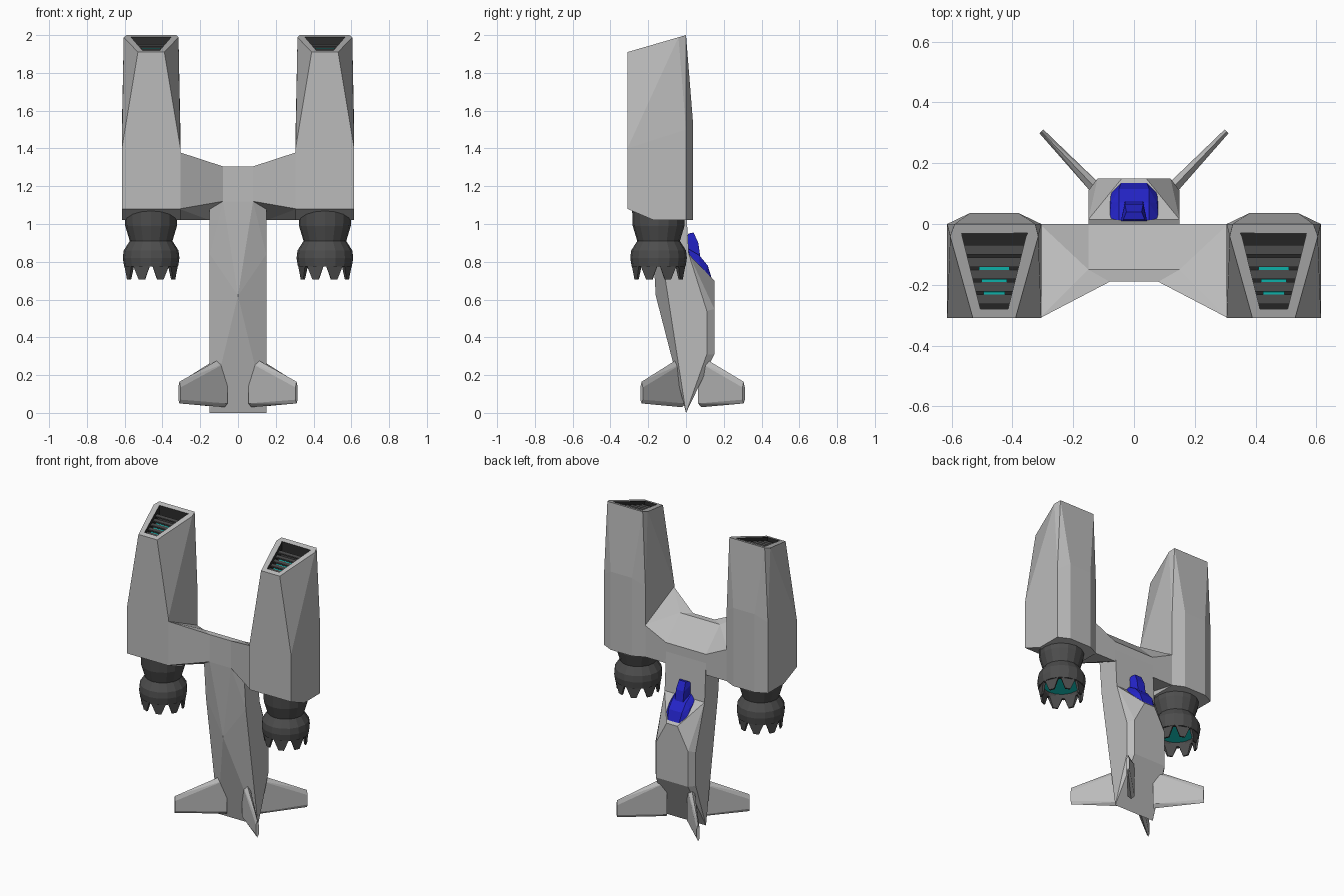
import bpy, bmesh, math
from mathutils import Vector, Matrix

cube = bpy.data.objects.get("Cube")
if cube:
    bpy.data.objects.remove(cube, do_unlink=True)


def material(name, r, g, b):
    m = bpy.data.materials.new(name)
    m.use_nodes = True
    m.diffuse_color = (r, g, b, 1)
    m.node_tree.nodes["Principled BSDF"].inputs["Base Color"].default_value = (r, g, b, 1)
    return m


HULL = material("hull_grey", 0.5, 0.5, 0.5)
DARK = material("engine_dark_grey", 0.075, 0.075, 0.075)
BLACK = material("intake_black", 0.025, 0.025, 0.025)
BLUE = material("canopy_blue", 0.018, 0.018, 0.6)
TEAL = material("glow_teal", 0.006, 0.6, 0.55)


def finish(bm, name, *mats):
    mesh = bpy.data.meshes.new(name)
    bm.normal_update()
    bm.to_mesh(mesh)
    bm.free()
    for m in mats:
        mesh.materials.append(m)
    obj = bpy.data.objects.new(name, mesh)
    bpy.context.collection.objects.link(obj)
    return obj


def add_hull(bm, points):
    """Convex solid around the points."""
    verts = [bm.verts.new(p) for p in points]
    res = bmesh.ops.convex_hull(bm, input=verts)
    extra = {v for v in res["geom_interior"] + res["geom_unused"]
             if isinstance(v, bmesh.types.BMVert)}
    bmesh.ops.delete(bm, geom=list(extra), context="VERTS")


def hull(name, mat, points):
    bm = bmesh.new()
    add_hull(bm, points)
    bmesh.ops.dissolve_limit(bm, angle_limit=0.01, verts=bm.verts, edges=bm.edges)
    return finish(bm, name, mat)


def both(points):
    """Points together with their mirror images in x."""
    return [(s * x, y, z) for x, y, z in points for s in (1, -1)]


def add_box(bm, centre, size, tilt=0.0):
    m = (Matrix.Translation(centre) @ Matrix.Rotation(tilt, 4, "X")
         @ Matrix.Diagonal((*size, 1)))
    bmesh.ops.create_cube(bm, size=1, matrix=m)


# Fuselage: wedge nose widening to the cockpit, then a neck up to the bridge
hull("fuselage", HULL, [(0, -0.16, 0.62)] + both([
    (0.15, 0, 0), (0.15, 0.11, 0.31), (0.12, 0.15, 0.31),
    (0.15, 0.11, 0.54), (0.12, 0.15, 0.55), (0.04, 0.15, 0.70),
    (0.15, 0.015, 0.84), (0.15, -0.13, 0.84), (0.035, -0.173, 0.84)]))
hull("neck", HULL, both([
    (0.15, 0.015, 0.84), (0.15, -0.13, 0.84), (0.035, -0.173, 0.84),
    (0.15, -0.15, 1.08), (0.08, -0.19, 1.12), (0.15, 0, 1.10)]))

# Canopy: broad lower glass and a narrow raised upper part
hull("canopy", BLUE, both([
    (0.04, 0.14, 0.70), (0.08, 0.10, 0.74), (0.08, 0.02, 0.83),
    (0.05, 0.125, 0.72), (0.05, 0.115, 0.78), (0.075, 0.07, 0.80),
    (0.05, 0.07, 0.835), (0.05, 0.01, 0.87)]))
hull("canopy_top", BLUE, both([
    (0.045, 0.0, 0.84), (0.03, 0.075, 0.83), (0.03, 0.065, 0.90),
    (0.025, 0.04, 0.955), (0.035, 0.015, 0.95), (0.045, 0.0, 0.93)]))

# Bridge joining the fuselage to both nacelles
hull("bridge_centre", HULL, both([
    (0.08, -0.19, 1.305), (0.08, -0.19, 1.12), (0.15, -0.15, 1.305),
    (0.15, 0, 1.16), (0.15, 0, 1.02)]))


def fin(name, root, tip):
    """Tapered swept fin between two (x, y) positions."""
    root, tip = Vector(root), Vector(tip)
    d = (tip - root).normalized()
    n = Vector((-d.y, d.x))
    pts = []
    for p, low, high, t in ((root, 0.03, 0.30, 0.022), (tip, 0.05, 0.165, 0.009)):
        for s in (1, -1):
            q = p + n * t * s
            pts += [(q.x, q.y, low + 0.02), (q.x, q.y, high - 0.03)]
        pts += [(p.x, p.y, low), (p.x, p.y, high)]
    hull(name, HULL, pts)


def rim_z(y):
    return 2 + 0.29 * y


RIM_TILT = math.atan(0.29)
CX, CY = 0.46, -0.145


def nacelle(side, s):
    # Body with a sloped, hollowed intake at the top
    pts = [(x, y, rim_z(y)) for x, y in (
        (0.325, 0), (0.59, 0), (0.605, -0.04), (0.53, -0.31), (0.39, -0.31), (0.315, -0.04))]
    for x in (0.305, 0.615):
        pts += [(x, -0.31, 1.40), (x, -0.31, 1.08), (x, -0.17, 1.02),
                (x, 0, 1.02), (x, 0, 1.50)]
    for x in (0.38, 0.54):
        pts += [(x, 0.036, 1.55), (x, 0.036, 1.02)]
    bm = bmesh.new()
    add_hull(bm, [(s * x, y, z) for x, y, z in pts])
    bmesh.ops.dissolve_limit(bm, angle_limit=0.01, verts=bm.verts, edges=bm.edges)
    bm.normal_update()
    top = max(bm.faces, key=lambda f: f.normal.z * f.calc_center_median().z)
    bmesh.ops.inset_individual(bm, faces=[top], thickness=0.04)
    old = set(bm.faces)
    out = bmesh.ops.extrude_discrete_faces(bm, faces=[top])["faces"]
    bmesh.ops.translate(bm, vec=(0, 0, -0.07), verts=out[0].verts)
    for f in bm.faces:
        if f not in old or f in out:
            f.material_index = 1
    finish(bm, side + "_nacelle", HULL, BLACK)

    # Intake louvres with glowing strips in the gaps
    slats, glow = bmesh.new(), bmesh.new()
    for i in range(5):
        y = -0.085 - 0.0405 * i
        width = 0.205 - 0.016 * i
        add_box(slats, (s * CX, y, rim_z(y) - 0.03), (width, 0.031, 0.008), RIM_TILT - 0.25)
        if i in (1, 2, 3):
            y -= 0.0205
            add_box(glow, (s * CX, y, rim_z(y) - 0.034),
                    (0.115 - 0.015 * i, 0.010, 0.006), RIM_TILT)
    finish(slats, side + "_intake_louvres", DARK)
    finish(glow, side + "_intake_glow", TEAL)

    # Exhaust nozzle: faceted lathe with a glowing core
    n = 16
    profile = [(0.14, 1.07), (0.137, 0.99), (0.113, 0.91), (0.145, 0.86),
               (0.15, 0.82), (0.143, 0.775), (0.122, 0.775), (0.115, 0.80)]
    bm = bmesh.new()
    rings = []
    for r, z in profile:
        rings.append([bm.verts.new((s * CX + r * math.cos(math.tau * k / n),
                                    CY + r * math.sin(math.tau * k / n), z))
                      for k in range(n)])
    for a, b in zip(rings, rings[1:]):
        for k in range(n):
            j = (k + 1) % n
            bm.faces.new((a[k], b[k], b[j], a[j]))
    bm.faces.new(rings[0])
    core = bm.faces.new(rings[-1][::-1])
    core.material_index = 1
    bmesh.ops.recalc_face_normals(bm, faces=bm.faces)
    finish(bm, side + "_nozzle", DARK, TEAL)

    # Tapered petals around the nozzle mouth
    bm = bmesh.new()
    for k in range(8):
        a = math.tau * (k + 0.5) / 8
        pts = []
        for z, half, radii in ((0.785, 0.36, (0.121, 0.143)), (0.705, 0.13, (0.122, 0.132))):
            for r in radii:
                for t in (-half, half):
                    pts.append((s * CX + r * math.cos(a + t), CY + r * math.sin(a + t), z))
        add_hull(bm, pts)
    finish(bm, side + "_nozzle_petals", DARK)


for side, s in (("left", 1), ("right", -1)):
    nacelle(side, s)
    hull(side + "_bridge_arm", HULL, [(s * x, y, z) for x, y, z in (
        (0.31, -0.31, 1.38), (0.31, 0, 1.236), (0.31, 0, 1.02), (0.31, -0.31, 1.08),
        (0.08, -0.19, 1.305), (0.08, -0.19, 1.12), (0.15, -0.15, 1.305),
        (0.15, 0, 1.16), (0.15, 0, 1.02))])
    fin(side + "_front_fin", (s * 0.07, -0.02), (s * 0.31, -0.235))
    fin(side + "_rear_fin", (s * 0.09, 0.08), (s * 0.305, 0.305))
